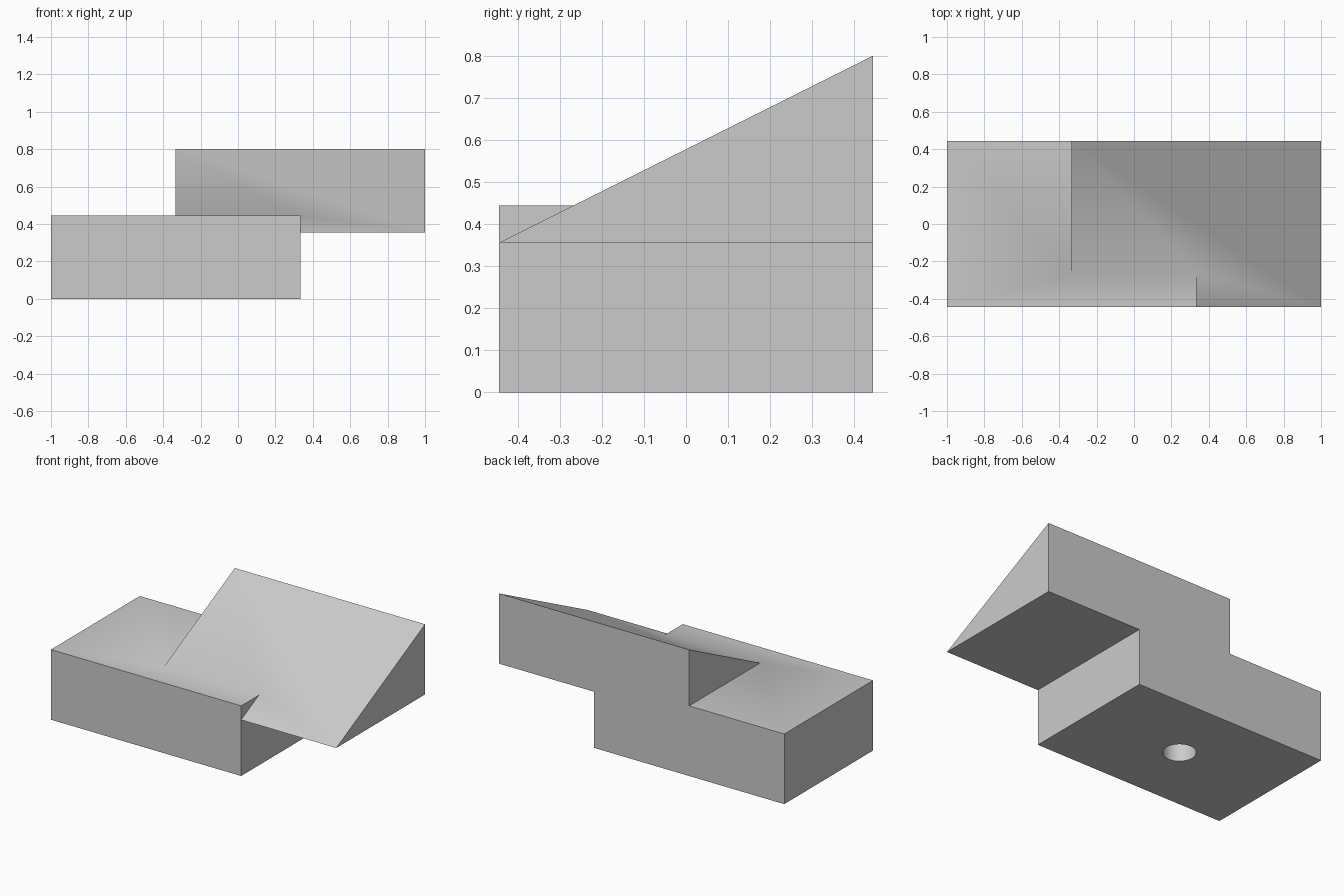
import bpy
import bmesh
import math

cube = bpy.data.objects.get("Cube")
if cube:
    bpy.data.objects.remove(cube, do_unlink=True)

UNIT = 2 / 2.25          # depth of the block
HALF = UNIT / 2
LENGTH = 1.5 * UNIT      # length of block and wedge
WEDGE_BASE = 0.4 * UNIT

grey = bpy.data.materials.new("light grey")
grey.use_nodes = True
colour = (0.6, 0.6, 0.6, 1)
grey.diffuse_color = colour
grey.node_tree.nodes["Principled BSDF"].inputs["Base Color"].default_value = colour


def extrude_profile(name, profile, x0, x1):
    """Extrude a (y, z) outline along x."""
    bm = bmesh.new()
    face = bm.faces.new([bm.verts.new((x0, y, z)) for y, z in profile])
    moved = bmesh.ops.extrude_face_region(bm, geom=[face])["geom"]
    verts = [v for v in moved if isinstance(v, bmesh.types.BMVert)]
    bmesh.ops.translate(bm, verts=verts, vec=(x1 - x0, 0, 0))
    bmesh.ops.recalc_face_normals(bm, faces=bm.faces)
    mesh = bpy.data.meshes.new(name)
    bm.to_mesh(mesh)
    bm.free()
    mesh.materials.append(grey)
    obj = bpy.data.objects.new(name, mesh)
    bpy.context.collection.objects.link(obj)
    return obj


def boolean(target, tool, operation):
    mod = target.modifiers.new(operation.title(), "BOOLEAN")
    mod.operation = operation
    mod.solver = "EXACT"
    mod.object = tool
    bpy.context.view_layer.objects.active = target
    bpy.ops.object.modifier_apply(modifier=mod.name)
    bpy.data.objects.remove(tool, do_unlink=True)


# Base block
block = extrude_profile("ramp_block", [(-HALF, 0), (HALF, 0), (HALF, HALF), (-HALF, HALF)],
                        -1, LENGTH - 1)

# Sloping wedge joined to the block
wedge = extrude_profile("wedge", [(-HALF, WEDGE_BASE), (HALF, WEDGE_BASE), (HALF, WEDGE_BASE + HALF)],
                        1 - LENGTH, 1)
boolean(block, wedge, "UNION")

# Blind round hole in the underside
bpy.ops.mesh.primitive_cylinder_add(vertices=48, radius=0.095, depth=0.5,
                                    location=(LENGTH / 2 - 1, 0, 0))
hole = bpy.context.object
hole.name = "hole_cutter"
hole.hide_render = True
hole.data.materials.append(grey)
boolean(block, hole, "DIFFERENCE")

# Soft shading across the shallow crease, sharp elsewhere
bpy.ops.object.select_all(action="DESELECT")
block.select_set(True)
bpy.context.view_layer.objects.active = block
bpy.ops.object.shade_smooth_by_angle(angle=math.radians(30))
